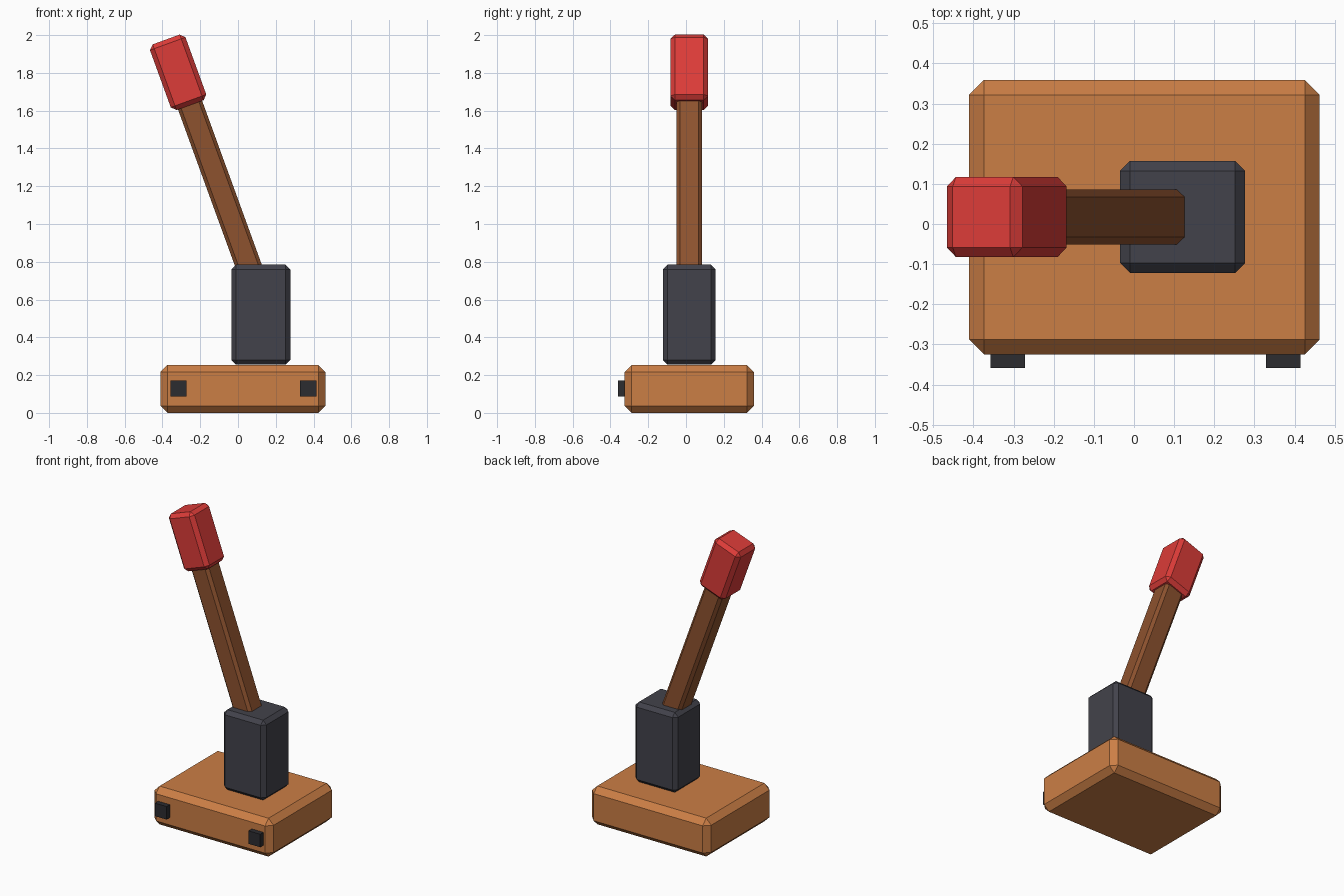
import bpy
import math
from mathutils import Vector, Matrix

if "Cube" in bpy.data.objects:
    bpy.data.objects.remove(bpy.data.objects["Cube"])


def material(name, color):
    mat = bpy.data.materials.new(name)
    mat.diffuse_color = (*color, 1)
    mat.use_nodes = True
    mat.node_tree.nodes["Principled BSDF"].inputs["Base Color"].default_value = mat.diffuse_color
    return mat


def box(name, center, size, mat, bevel=0.0, tilt=0.0):
    bpy.ops.mesh.primitive_cube_add(size=1, location=center)
    ob = bpy.context.object
    ob.name = name
    ob.data.transform(Matrix.Diagonal((*size, 1)))
    ob.rotation_euler.y = tilt
    ob.data.materials.append(mat)
    if bevel:
        mod = ob.modifiers.new("chamfer", 'BEVEL')
        mod.width = bevel
        mod.segments = 1
    return ob


orange = material("orange_wood", (0.60, 0.21, 0.06))
brown = material("dark_wood", (0.27, 0.085, 0.028))
slate = material("slate", (0.055, 0.055, 0.07))
black = material("black", (0.025, 0.025, 0.03))
red = material("red", (0.72, 0.045, 0.04))

# Base slab and the upright housing standing on it
box("base", (0.026, 0.017, 0.127), (0.873, 0.684, 0.254), orange, 0.037)
box("housing", (0.121, 0.0175, 0.52), (0.312, 0.279, 0.53), slate, 0.025)

# Studs on the front of the base
for side, x in (("left", -0.315), ("right", 0.3715)):
    box(f"{side}_stud", (x, -0.324, 0.129), (0.086, 0.07, 0.086), black)

# Leaning lever: shaft and grip share one axis
tilt = math.radians(-20)
axis = Vector((math.sin(tilt), 0, math.cos(tilt)))
grip_center = Vector((-0.317, 0.0175, 1.803))
box("shaft", grip_center - axis * 0.68, (0.136, 0.136, 1.2), brown, 0.018, tilt)
box("grip", grip_center, (0.2, 0.2, 0.37), red, 0.024, tilt)
